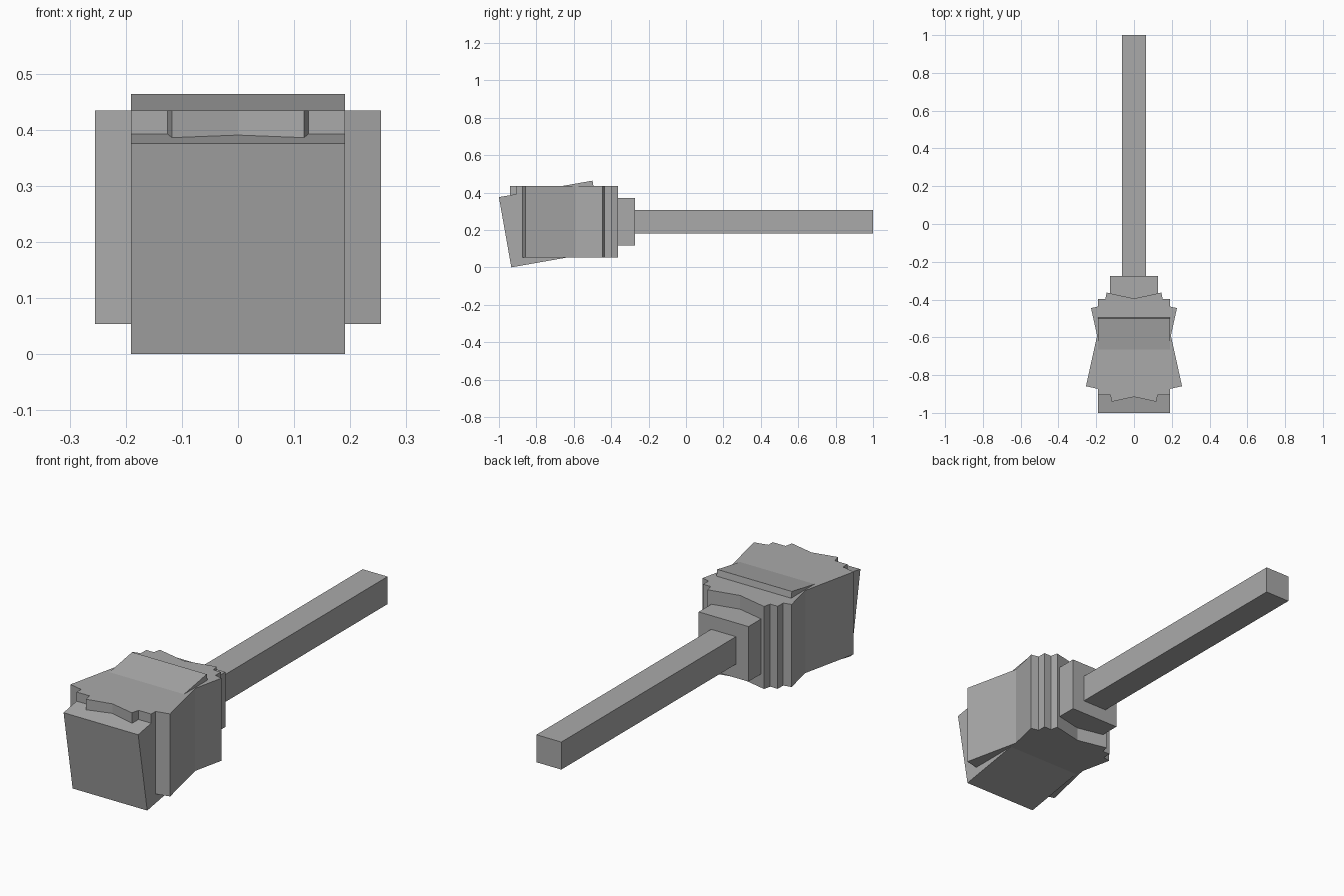
import bpy
from math import radians
from mathutils import Matrix, Vector

cube = bpy.data.objects.get("Cube")
if cube:
    bpy.data.objects.remove(cube)

grey = bpy.data.materials.new("plain_grey")
grey.use_nodes = True
colour = (0.4, 0.4, 0.4, 1)
grey.diffuse_color = colour
grey.node_tree.nodes["Principled BSDF"].inputs["Base Color"].default_value = colour

U = 0.127        # module: handle thickness
AXIS_Z = 0.244   # height of the handle axis


def block(name, size, centre, axis="Z", angle=0):
    """Flat-faced box of the given size, turned about one axis."""
    bpy.ops.mesh.primitive_cube_add(size=1)
    ob = bpy.context.object
    ob.name = name
    turn = Matrix.Rotation(radians(angle), 4, axis)
    ob.data.transform(turn @ Matrix.Diagonal((*size, 1)))
    ob.location = Vector(centre)
    ob.data.materials.append(grey)
    return ob


# Handle and collar
block("handle", (U, 1.3, U), (0, 0.35, AXIS_Z))
block("collar", (2 * U, 0.18, 2 * U), (0, -0.364, AXIS_Z))

# Head: a straight core, two blocks splayed sideways, one tipped face block
head = (3 * U, 4 * U, 3 * U)
block("head_core", head, (0, -0.651, AXIS_Z))
for side, sign in (("left", 1), ("right", -1)):
    block("head_splay_" + side, head, (sign * 0.0135, -0.652, AXIS_Z), "Z", sign * 12.5)
block("head_face", head, (0, -0.717, 0.232), "X", 10)
